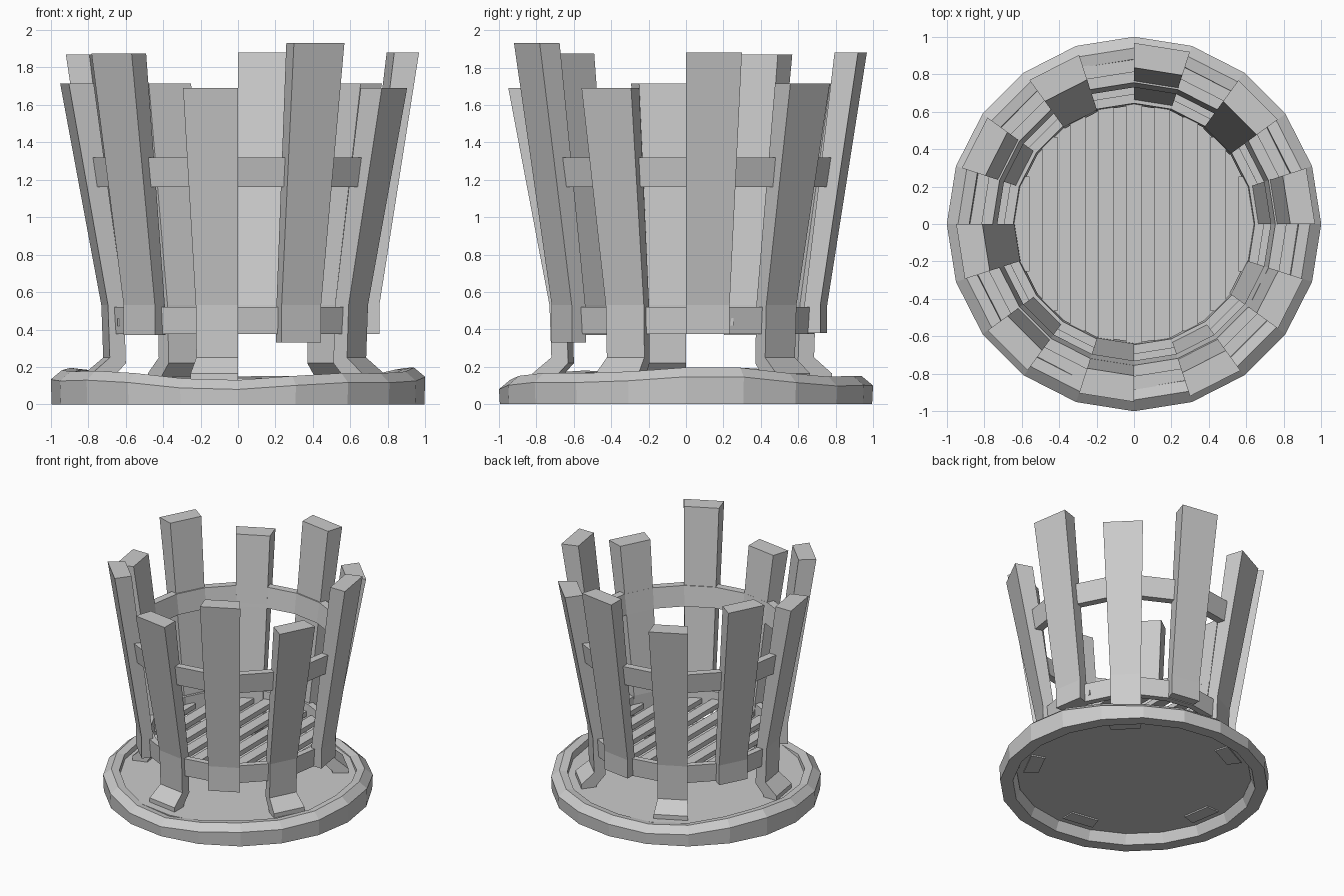
import bpy
from math import radians, cos, sin, sqrt

if "Cube" in bpy.data.objects:
    bpy.data.objects.remove(bpy.data.objects["Cube"])

SIDES = 20
STEP = 360 / SIDES


def pol(r, deg, z):
    a = radians(deg)
    return (r * cos(a), r * sin(a), z)


def make(name, verts, faces):
    me = bpy.data.meshes.new(name)
    me.from_pydata(verts, [], faces)
    me.update()
    ob = bpy.data.objects.new(name, me)
    bpy.context.collection.objects.link(ob)
    return ob


def lathe(name, profile, wobble=None):
    """Closed (r, z) profile, counter-clockwise, swept round a 20-gon."""
    n = len(profile)
    verts = []
    for i in range(SIDES):
        for j, (r, z) in enumerate(profile):
            dz = wobble(i * STEP, j) if wobble else 0
            verts.append(pol(r, i * STEP, z + dz))
    faces = []
    for i in range(SIDES):
        k = (i + 1) % SIDES
        for j in range(n):
            m = (j + 1) % n
            faces.append((i * n + j, k * n + j, k * n + m, i * n + m))
    return make(name, verts, faces)


def stave(name, start, outer, inner):
    """Plank filling one 18 degree segment; outer/inner (r, z) lists run upward."""
    n = len(outer)
    verts = []
    for a in (start, start + STEP):
        verts += [pol(r, a, z) for r, z in outer]
        verts += [pol(r, a, z) for r, z in inner]
    o0, i0, o1, i1 = 0, n, 2 * n, 3 * n
    faces = [(o0, i0, i1, o1), (o0 + n - 1, o1 + n - 1, i1 + n - 1, i0 + n - 1)]
    for j in range(n - 1):
        faces += [(o0 + j, o1 + j, o1 + j + 1, o0 + j + 1),
                  (i0 + j, i0 + j + 1, i1 + j + 1, i1 + j),
                  (o0 + j, o0 + j + 1, i0 + j + 1, i0 + j),
                  (o1 + j, i1 + j, i1 + j + 1, o1 + j + 1)]
    return make(name, verts, faces)


# Base rim with an uneven hand-worn top edge
def rim_wobble(a, j):
    if j in (0, 4, 5):
        return 0
    t = radians(a)
    return 0.025 * cos(2 * t) + 0.012 * sin(5 * t + 0.6)


lathe("base_rim", [(0.995, 0), (1.0, 0.115), (0.94, 0.165), (0.88, 0.155),
                   (0.87, 0.07), (0.9, 0)], rim_wobble)

# Floor plate recessed in the rim
bpy.ops.mesh.primitive_cylinder_add(vertices=SIDES, radius=0.885, depth=0.05,
                                    location=(0, 0, 0.105))
bpy.context.object.name = "base_floor"

# Hoops, slightly conical
lathe("upper_hoop", [(0.79, 1.16), (0.815, 1.32), (0.755, 1.32), (0.73, 1.16)])
lathe("lower_hoop", [(0.685, 0.375), (0.695, 0.52), (0.645, 0.52), (0.635, 0.375)])

# Short staves: top and bottom heights
shorts = [(72, 1.88, 0.38), (0, 1.88, 0.375), (-72, 1.93, 0.33),
          (-144, 1.875, 0.37), (144, 1.87, 0.37)]
for i, (a, top, bot) in enumerate(shorts):
    stave(f"short_stave_{i + 1}", a,
          [(0.755, bot), (0.755, 0.53), (0.967, top)],
          [(0.66, bot), (0.665, 0.53), (0.835, top)])

# Long staves with flared feet passing through the floor
longs = [(36, 1.715), (-36, 1.69), (-108, 1.69), (180, 1.715), (108, 1.715)]
for i, (a, top) in enumerate(longs):
    stave(f"leg_stave_{i + 1}", a,
          [(0.82, 0.07), (0.82, 0.165), (0.72, 0.25), (0.73, 0.53), (0.95, top)],
          [(0.71, 0.07), (0.70, 0.145), (0.63, 0.22), (0.64, 0.53), (0.81, top)])

# Grate bars inside the lower hoop
for i in range(-4, 5):
    x = i * 0.15
    half = sqrt(0.655 ** 2 - x * x) - 0.01
    bpy.ops.mesh.primitive_cube_add(size=1, location=(x, 0, 0.44))
    bar = bpy.context.object
    bar.name = f"grate_bar_{i + 5}"
    bar.scale = (0.085, 2 * half, 0.04)
